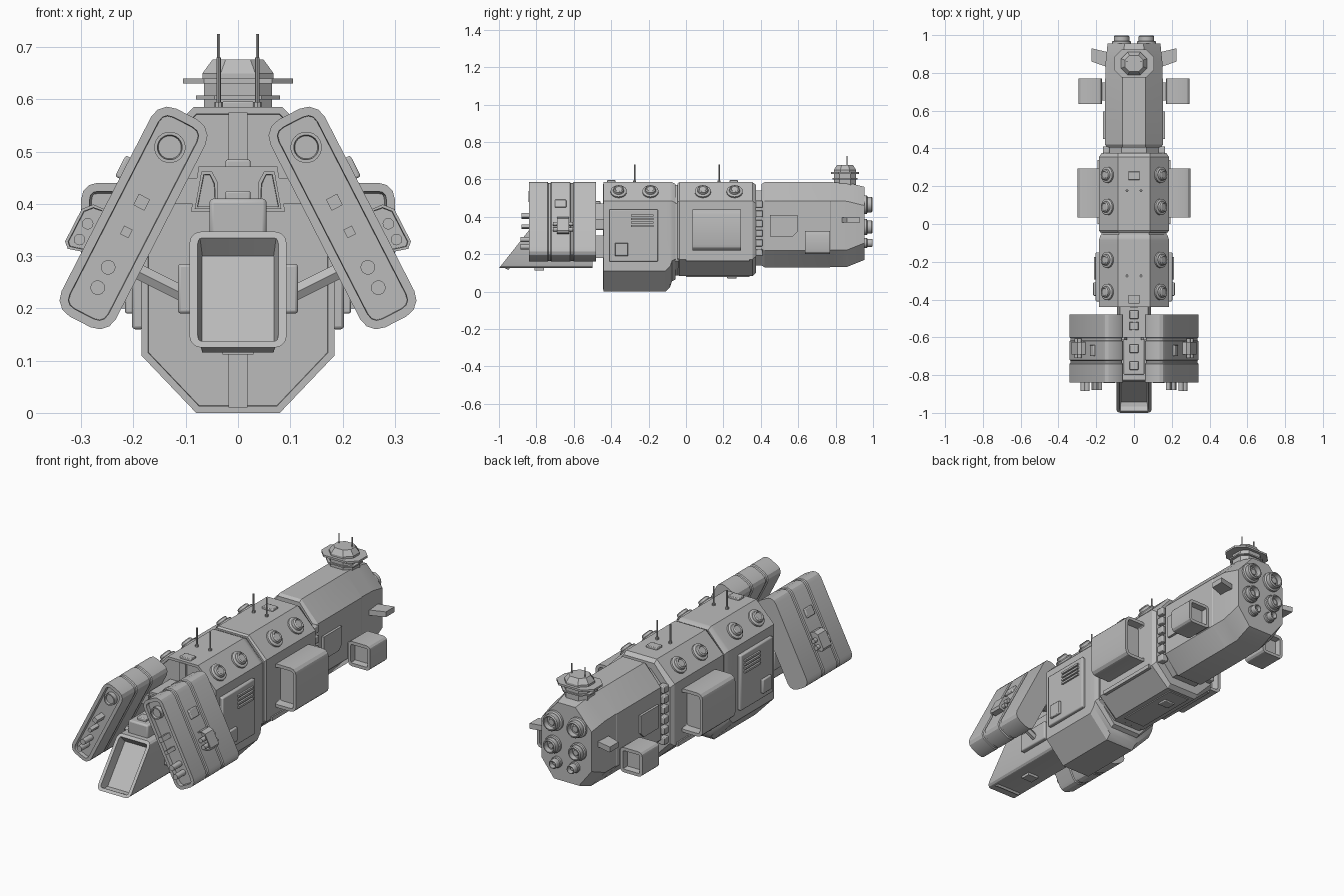
import bpy, bmesh, math
from mathutils import Vector, Matrix

cube = bpy.data.objects.get("Cube")
if cube:
    bpy.data.objects.remove(cube, do_unlink=True)

grey = bpy.data.materials.new("hull_grey")
grey.use_nodes = True
grey.diffuse_color = (0.5, 0.5, 0.5, 1)
grey.node_tree.nodes["Principled BSDF"].inputs["Base Color"].default_value = (0.5, 0.5, 0.5, 1)
made = []


def finish(name, bm, mirror=False, bevel=0, M=None):
    """Turn a bmesh into an object, optionally bevelled and mirrored across x."""
    if M:
        bm.transform(M)
    mesh = bpy.data.meshes.new(name)
    bm.to_mesh(mesh)
    bm.free()
    mesh.materials.append(grey)
    ob = bpy.data.objects.new(name, mesh)
    bpy.context.collection.objects.link(ob)
    if bevel:
        mod = ob.modifiers.new("soft_edges", "BEVEL")
        mod.width, mod.segments = bevel, 2
    if mirror:
        ob.modifiers.new("mirror", "MIRROR")
    made.append(ob)
    return ob


def loft(name, rings, recess=(), mirror=False, bevel=0, M=None):
    """Skin equal-length rings; recess lists (end, rim, depth, taper)."""
    bm = bmesh.new()
    vs = [[bm.verts.new(p) for p in ring] for ring in rings]
    n = len(vs[0])
    for a, b in zip(vs, vs[1:]):
        for i in range(n):
            bm.faces.new((a[i], a[(i + 1) % n], b[(i + 1) % n], b[i]))
    caps = [bm.faces.new(vs[0]), bm.faces.new(vs[-1])]
    bmesh.ops.recalc_face_normals(bm, faces=bm.faces)
    for end, rim, depth, taper in recess:
        bmesh.ops.inset_region(bm, faces=[caps[end]], thickness=rim)
        bmesh.ops.inset_region(bm, faces=[caps[end]], thickness=taper, depth=-depth)
    return finish(name, bm, mirror, bevel, M)


def box(name, x0, x1, y0, y1, z0, z1, **kw):
    ring = lambda y: [(x0, y, z0), (x1, y, z0), (x1, y, z1), (x0, y, z1)]
    return loft(name, [ring(y0), ring(y1)], **kw)


def lathe(name, profile, origin, axis, sides=20, **kw):
    """Revolve (radius, height) pairs about an axis."""
    q = Vector(axis).to_track_quat("Z", "Y")
    turn = [2 * math.pi * i / sides for i in range(sides)]
    rings = [[Vector(origin) + q @ Vector((r * math.cos(t), r * math.sin(t), h)) for t in turn]
             for r, h in profile]
    return loft(name, rings, **kw)


def rod(name, p, q, r, sides=10, **kw):
    d = Vector(q) - Vector(p)
    return lathe(name, [(r, 0), (r, d.length)], p, d, sides, **kw)


def rounded(cx, cy, w, h, r, seg=3):
    """Rounded rectangle outline as 2D points."""
    pts = []
    for k, (sx, sy) in enumerate(((1, 1), (-1, 1), (-1, -1), (1, -1))):
        for i in range(seg + 1):
            t = math.pi / 2 * (k + i / seg)
            pts.append((cx + sx * (w / 2 - r) + r * math.cos(t),
                        cy + sy * (h / 2 - r) + r * math.sin(t)))
    return pts


def octagon(y, hw, z0, z1, flat0, flat1, rise0, rise1):
    """Hull section with chamfered top and bottom."""
    half = [(flat0, z0), (hw, z0 + rise0), (hw, z1 - rise1), (flat1, z1)]
    return [(x, y, z) for x, z in half] + [(-x, y, z) for x, z in reversed(half)]


# Main hull sections
TOP = 0.585
loft("front_hull", [octagon(y, hw, z0, z1, 0.08, 0.085, 0.11, 0.1) for y, hw, z0, z1 in
     ((-0.44, 0.185, 0, TOP), (-0.11, 0.185, 0, TOP), (-0.085, 0.185, 0.025, TOP),
      (-0.075, 0.183, 0.055, TOP), (-0.055, 0.175, 0.065, 0.575))],
     recess=[(0, 0.014, 0.006, 0.001)])
loft("hull_joint", [octagon(y, 0.172, 0.085, 0.57, 0.08, 0.08, 0.08, 0.1) for y in (-0.06, -0.03)])
loft("middle_hull", [octagon(y, hw, z0, z1, 0.085, 0.085, 0.09, 0.1) for y, hw, z0, z1 in
     ((-0.045, 0.178, 0.09, 0.578), (-0.035, 0.185, 0.083, TOP),
      (0.355, 0.185, 0.083, TOP), (0.375, 0.172, 0.1, 0.57))])
loft("rear_neck", [octagon(y, 0.14, 0.14, 0.54, 0.07, 0.065, 0.08, 0.08) for y in (0.36, 0.43)])
loft("rear_hull", [octagon(y, hw, z0, z1, 0.07, f, 0.09, 0.1) for y, hw, z0, z1, f in
     ((0.405, 0.143, 0.14, 0.575, 0.06), (0.42, 0.153, 0.13, TOP, 0.06), (0.77, 0.153, 0.13, TOP, 0.06),
      (0.775, 0.15, 0.132, TOP, 0.06), (0.86, 0.15, 0.132, 0.583, 0.06), (0.955, 0.14, 0.17, 0.56, 0.05))])
box("front_keel_strip", -0.018, 0.018, -0.444, -0.43, 0.01, 0.575)
for i in range(6):
    z = 0.19 + i * 0.052
    box("neck_rung", 0.13, 0.165, 0.372, 0.41, z, z + 0.036, mirror=True, bevel=0.004)

# Hull roof: sensor domes, masts, hatches
for y in (-0.36, -0.19, 0.09, 0.26):
    lathe("sensor_dome", [(0.043, -0.01), (0.043, 0.01), (0.037, 0.014), (0.03, 0.014),
          (0.028, 0.026), (0.022, 0.03), (0.018, 0.026)], (0.138, y, 0.531), (0.72, 0, 0.69), mirror=True)
for y in (-0.275, 0.177):
    rod("roof_mast", (0.037, y, 0.58), (0.037, y, 0.68), 0.004, 8, mirror=True)
    rod("mast_foot", (0.037, y, 0.58), (0.037, y, 0.595), 0.008, 8, mirror=True)
for y in (-0.4, 0.255):
    box("roof_hatch", -0.03, 0.03, y - 0.022, y + 0.022, 0.57, 0.596, bevel=0.003)
box("belly_hatch", -0.03, 0.03, 0.22, 0.27, 0.07, 0.095, bevel=0.003)
box("belly_panel", -0.06, 0.06, 0.0, 0.34, 0.078, 0.09)

# Side panels with vents
box("side_panel", 0.18, 0.203, -0.41, -0.15, 0.16, 0.44, mirror=True, bevel=0.006,
    recess=[])
box("side_panel_box", 0.2, 0.216, -0.38, -0.31, 0.19, 0.26, mirror=True, bevel=0.004)
for i in range(4):
    z = 0.345 + i * 0.019
    box("side_vent", 0.2, 0.212, -0.295, -0.175, z, z + 0.01, mirror=True)
loft("rear_side_panel", [[(x, y, z) for y, z in ((0.45, 0.295), (0.57, 0.295), (0.595, 0.32),
     (0.595, 0.41), (0.45, 0.41))] for x in (0.14, 0.165)], mirror=True)
box("middle_sill", 0.17, 0.192, 0.0, 0.34, 0.165, 0.185, mirror=True)


# Hollow side pods
def pod(name, x0, x1, y0, y1, z0, z1, r, rim, depth):
    ring = lambda y: [(x, y, z) for x, z in rounded((x0 + x1) / 2, (z0 + z1) / 2, x1 - x0, z1 - z0, r)]
    loft(name, [ring(y0), ring(y1)], mirror=True,
         recess=[(0, rim, depth, 0.004), (1, rim, depth, 0.004)])


pod("cargo_pod", 0.165, 0.3, 0.035, 0.295, 0.22, 0.44, 0.03, 0.016, 0.04)
pod("rear_pod", 0.17, 0.295, 0.635, 0.77, 0.2, 0.325, 0.022, 0.016, 0.03)
box("rear_pod_mount", 0.14, 0.18, 0.655, 0.75, 0.225, 0.3, mirror=True)

# Rear fins
loft("rear_fin", [[(0.14, 0.83, z), (0.225, 0.86, z), (0.225, 0.93, z), (0.14, 0.91, z)]
     for z in (0.37, 0.397)], mirror=True)

# Engines
for x, z, r in ((0.066, 0.465, 0.05), (0.07, 0.345, 0.043), (0.05, 0.26, 0.027)):
    lathe("engine", [(r, -0.02), (r, 0.014), (r * 0.88, 0.018), (r * 0.82, 0.018), (r * 0.82, 0.04),
          (r * 0.72, 0.045), (r * 0.62, 0.045), (r * 0.58, 0.02), (r * 0.4, 0.02), (r * 0.3, 0.03)],
          (x, 0.952, z), (0, 1, 0), 24, mirror=True)


# Bridge tower
def deck(name, w, d, r, *levels):
    loft(name, [[(x, y, z) for x, y in rounded(0, 0.85, w * s, d * s, r * s, 1)] for z, s in levels])


deck("bridge_base", 0.13, 0.12, 0.03, (0.57, 1), (0.635, 1))
deck("bridge_lower_deck", 0.16, 0.135, 0.035, (0.6, 1), (0.607, 1))
deck("bridge_upper_deck", 0.21, 0.15, 0.04, (0.63, 1), (0.64, 1))
deck("bridge_cabin", 0.136, 0.12, 0.035, (0.638, 1), (0.65, 1), (0.676, 0.72))
rod("bridge_mast", (0.037, 0.86, 0.64), (0.037, 0.86, 0.725), 0.003, 8, mirror=True)

# Prow scoop with slanted mouth
outline = rounded(0, 0.236, 0.186, 0.222, 0.022)
loft("prow_scoop", [[(x, -1 + (z - 0.125) * 0.79, z) for x, z in outline],
                    [(x, -0.5, z) for x, z in outline]], recess=[(0, 0.016, 0.045, 0.008)])
box("prow_neck", -0.07, 0.07, -0.51, -0.43, 0.18, 0.3)
box("prow_belly_plate", -0.03, 0.03, -0.81, -0.76, 0.112, 0.13)
box("prow_side_box", 0.085, 0.115, -0.72, -0.54, 0.19, 0.285, mirror=True, bevel=0.006)
rod("arm_strut", (0.1, -0.62, 0.225), (0.21, -0.62, 0.28), 0.017, 6, mirror=True)

# Spine between the arms
box("spine", -0.055, 0.055, -0.8, -0.43, 0.33, 0.41, bevel=0.008)
loft("spine_block", [[(x, y, z) for x, z in ((-0.09, 0.385), (0.09, 0.385), (0.075, 0.472), (-0.075, 0.472))]
                     for y in (-0.6, -0.43)])
loft("spine_window", [[(x, y, z) for x, z in ((0.038, 0.39), (0.083, 0.39), (0.07, 0.462), (0.05, 0.462),
     (0.038, 0.44))] for y in (-0.615, -0.59)], recess=[(0, 0.007, 0.012, 0.001)], mirror=True)
for y in (-0.75, -0.66, -0.54, -0.48):
    box("spine_box", -0.024, 0.024, y - 0.022, y + 0.022, 0.4, 0.485 if y > -0.6 else 0.425, bevel=0.004)
box("arm_link", 0.05, 0.17, -0.6, -0.54, 0.4, 0.45, mirror=True)

# Slanted side arms, built upright and then tilted
ARM = Matrix.Translation((0.2, 0, 0.373)) @ Matrix.Rotation(math.radians(-27.2), 4, "Y")
kw = dict(mirror=True, M=ARM)
stations = [(-0.84, 0)]
for g in (-0.73, -0.61):
    stations += [(g - 0.01, 0), (g - 0.006, 0.005), (g + 0.006, 0.005), (g + 0.01, 0)]
stations.append((-0.48, 0))
loft("arm", [[(x, y, z) for x, z in rounded(0, 0, 0.117 - 2 * s, 0.447 - 2 * s, 0.036 - s)]
             for y, s in stations], recess=[(0, 0.017, 0.02, 0.001)], **kw)
lathe("arm_lamp", [(0.03, -0.02), (0.03, 0.018), (0.024, 0.018), (0.022, 0.008)],
      (0, -0.825, 0.152), (0, -1, 0), **kw)
for v in (-0.106, -0.15):
    rod("arm_barrel", (0, -0.82, v), (0, -0.885, v), 0.014, 14, **kw)
for v in (0.034, -0.03):
    w = 0.012 if v > 0 else 0.009
    box("arm_square_barrel", -w, w, -0.88, -0.81, v - w, v + w, **kw)
box("arm_plate", 0.05, 0.068, -0.7, -0.64, 0.055, 0.1, bevel=0.004, **kw)
loft("arm_bracket", [[(u, y, v) for u, v in ((0.05, -0.01), (0.08, -0.012), (0.096, -0.03), (0.096, -0.1),
     (0.085, -0.11), (0.05, -0.1))] for y in (-0.69, -0.625)], recess=[(0, 0.006, 0.02, 0.001)], **kw)
for v in (-0.05, -0.084):
    rod("bracket_tube", (0.073, -0.71, v), (0.073, -0.605, v), 0.011, 12, **kw)

# Smooth round parts while keeping hard edges
bpy.ops.object.select_all(action="DESELECT")
for ob in made:
    ob.select_set(True)
bpy.context.view_layer.objects.active = made[0]
bpy.ops.object.shade_smooth_by_angle(angle=math.radians(28))
